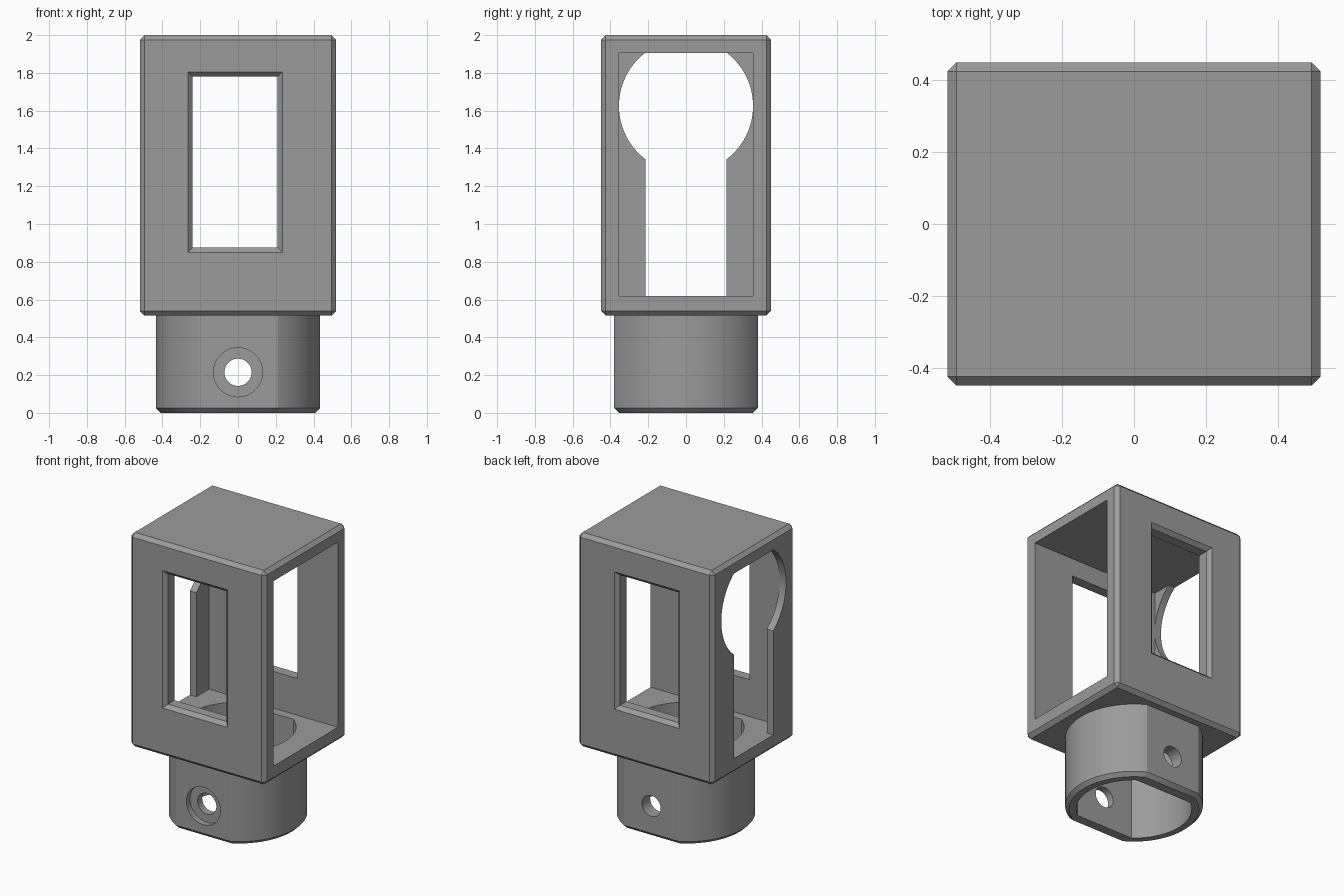
import bpy, bmesh, math

if "Cube" in bpy.data.objects:
    bpy.data.objects.remove(bpy.data.objects["Cube"])

grey = bpy.data.materials.new("grey plastic")
grey.diffuse_color = (0.33, 0.33, 0.33, 1)
grey.use_nodes = True
grey.node_tree.nodes["Principled BSDF"].inputs["Base Color"].default_value = grey.diffuse_color


def loft(name, loops):
    """Closed solid through matching vertex loops."""
    bm = bmesh.new()
    rings = [[bm.verts.new(p) for p in loop] for loop in loops]
    n = len(rings[0])
    for a, b in zip(rings, rings[1:]):
        for i in range(n):
            j = (i + 1) % n
            bm.faces.new((a[i], a[j], b[j], b[i]))
    bm.faces.new(rings[0])
    bm.faces.new(rings[-1])
    bmesh.ops.recalc_face_normals(bm, faces=bm.faces[:])
    mesh = bpy.data.meshes.new(name)
    bm.to_mesh(mesh)
    bm.free()
    mesh.materials.append(grey)
    obj = bpy.data.objects.new(name, mesh)
    bpy.context.collection.objects.link(obj)
    return obj


def apply(obj, mod):
    bpy.ops.object.select_all(action='DESELECT')
    bpy.context.view_layer.objects.active = obj
    obj.select_set(True)
    bpy.ops.object.modifier_apply(modifier=mod.name)


def boolean(obj, tool, operation='DIFFERENCE'):
    mod = obj.modifiers.new("boolean", 'BOOLEAN')
    mod.operation, mod.solver, mod.object = operation, 'EXACT', tool
    apply(obj, mod)
    bpy.data.objects.remove(tool, do_unlink=True)


def rect(x0, x1, z0, z1, y):
    return [(x0, y, z0), (x1, y, z0), (x1, y, z1), (x0, y, z1)]


def box(name, x0, x1, y0, y1, z0, z1):
    return loft(name, [rect(x0, x1, z0, z1, y) for y in (y0, y1)])


def flatted_circle(r, flat, z, n=32):
    """Circle with flats at y = +-flat."""
    a = math.asin(flat / r)
    angles = [s + a * (2 * i / n - 1) for s in (0, math.pi) for i in range(n + 1)]
    return [(r * math.cos(t), r * math.sin(t), z) for t in angles]


def rod(name, r, y0, y1, z, n=48):
    """Cylinder along y."""
    return loft(name, [[(r * math.cos(2 * math.pi * i / n), y,
                         z + r * math.sin(2 * math.pi * i / n)) for i in range(n)]
                       for y in (y0, y1)])


# Chamfered housing
housing = box("housing", -0.52, 0.52, -0.45, 0.45, 0.515, 2.0)
bevel = housing.modifiers.new("chamfer", 'BEVEL')
bevel.width, bevel.segments = 0.025, 1
apply(housing, bevel)

# Flatted stem with chamfered foot, running up into the housing floor
stem = loft("stem", [flatted_circle(0.41, 0.355, 0),
                     flatted_circle(0.435, 0.38, 0.025),
                     flatted_circle(0.435, 0.38, 0.57)])
boolean(housing, stem, 'UNION')

# Cavity, open on the right
boolean(housing, box("cavity", -0.47, 0.7, -0.355, 0.355, 0.62, 1.905))

# Keyhole opening in the left wall
cz, r, half, top, bottom = 1.625, 0.355, 0.215, 1.905, 0.62
a0 = -math.acos(half / r)
a1 = math.asin((top - cz) / r)
right = [(half, bottom)] + [(r * math.cos(a0 + (a1 - a0) * i / 24),
                             cz + r * math.sin(a0 + (a1 - a0) * i / 24)) for i in range(25)]
outline = right + [(-y, z) for y, z in reversed(right)]
boolean(housing, loft("keyhole", [[(x, y, z) for y, z in outline] for x in (-0.6, -0.44)]))

# Front and back windows with chamfered outer edges
for s in (-1, 1):
    inner = (-0.24, 0.21, 0.875, 1.78)
    outer = (-0.29, 0.26, 0.825, 1.83)
    boolean(housing, loft("window", [rect(*inner, s * 0.3), rect(*inner, s * 0.425),
                                     rect(*outer, s * 0.475)]))

# Stem bore, cross hole and front counterbore
boolean(housing, loft("bore", [flatted_circle(0.365, 0.29, z) for z in (-0.1, 0.75)]))
boolean(housing, rod("cross_hole", 0.072, -0.6, 0.6, 0.215))
boolean(housing, rod("counterbore", 0.13, -0.6, -0.34, 0.215))

bpy.ops.object.select_all(action='DESELECT')
bpy.context.view_layer.objects.active = housing
housing.select_set(True)
bpy.ops.object.shade_smooth_by_angle(angle=math.radians(25))
